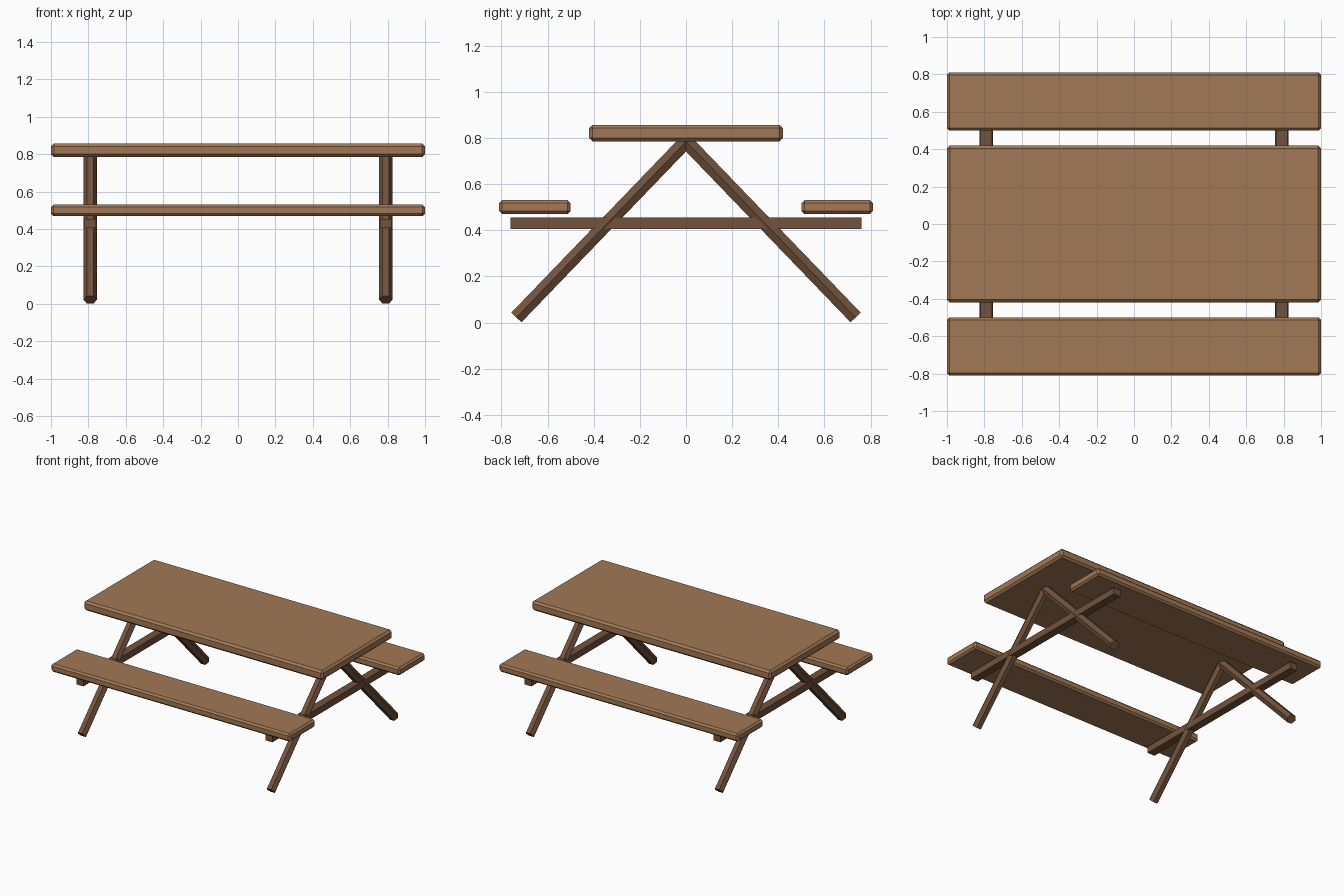
import bpy
from mathutils import Vector

if "Cube" in bpy.data.objects:
    bpy.data.objects.remove(bpy.data.objects["Cube"])


def material(name, color):
    m = bpy.data.materials.new(name)
    m.diffuse_color = (*color, 1)
    m.use_nodes = True
    m.node_tree.nodes["Principled BSDF"].inputs["Base Color"].default_value = m.diffuse_color
    return m


plank_wood = material("plank wood", (0.36, 0.19, 0.09))
frame_wood = material("frame wood", (0.17, 0.085, 0.045))


def board(name, center, size, mat, bevel=0):
    bpy.ops.mesh.primitive_cube_add(size=1, location=center)
    ob = bpy.context.object
    ob.name = name
    ob.scale = size
    bpy.ops.object.transform_apply(location=False, rotation=False, scale=True)
    ob.data.materials.append(mat)
    if bevel:
        mod = ob.modifiers.new("chamfer", 'BEVEL')
        mod.width = bevel
        mod.segments = 1
    return ob


def strut(name, a, b, radius, mat):
    # six-sided bar with two corners pointing along x
    a, b = Vector(a), Vector(b)
    d = b - a
    bpy.ops.mesh.primitive_cylinder_add(vertices=6, radius=radius, depth=d.length,
                                        location=(a + b) / 2)
    ob = bpy.context.object
    ob.name = name
    z = d.normalized()
    x = Vector((1, 0, 0))
    y = z.cross(x)
    # the cylinder's first corner lies on local y
    ob.rotation_mode = 'QUATERNION'
    from mathutils import Matrix
    ob.rotation_quaternion = Matrix((-y, x, z)).transposed().to_quaternion()
    ob.data.materials.append(mat)
    return ob


# table top
board("table_top", (0, 0, 0.821), (2, 0.84, 0.072), plank_wood, 0.015)

# benches
for side, s in (("front", -1), ("back", 1)):
    board(f"{side}_bench", (0, s * 0.655, 0.5), (2, 0.31, 0.06), plank_wood, 0.013)

# A-frames
for end, x in (("left", -0.79), ("right", 0.79)):
    board(f"{end}_crossbeam", (x, 0, 0.43), (0.06, 1.52, 0.05), frame_wood)
    for side, s in (("front", -1), ("back", 1)):
        strut(f"{end}_{side}_leg", (x, s * 0.735, 0.022), (x, 0, 0.785), 0.035, frame_wood)
